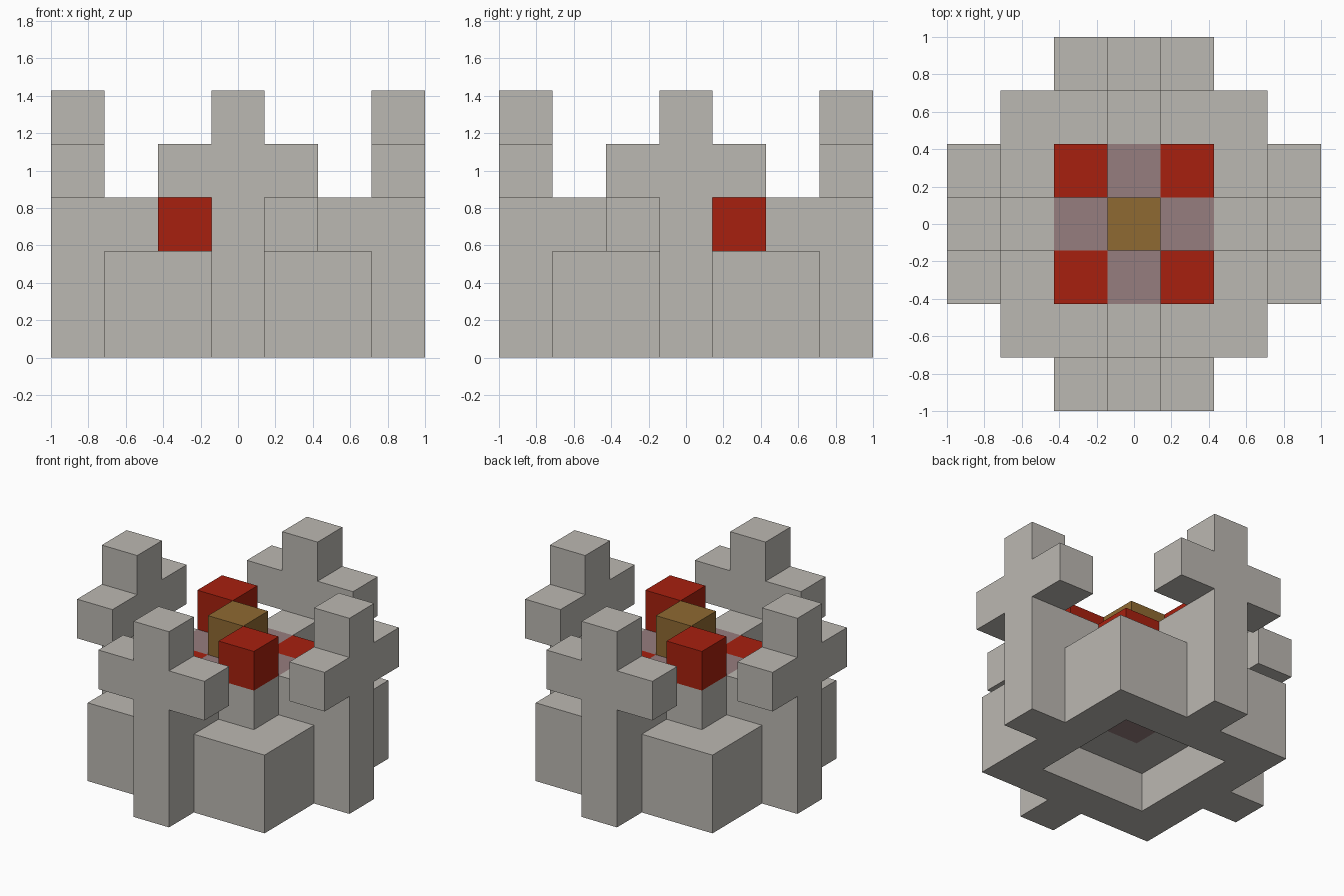
import bpy
import bmesh
from math import pi
from mathutils import Matrix, Vector

U = 2 / 7  # edge of one cubic cell

if "Cube" in bpy.data.objects:
    bpy.data.objects.remove(bpy.data.objects["Cube"], do_unlink=True)


def material(name, rgb):
    m = bpy.data.materials.new(name)
    m.use_nodes = True
    m.diffuse_color = (*rgb, 1)
    shader = next(n for n in m.node_tree.nodes if n.type == "BSDF_PRINCIPLED")
    shader.inputs["Base Color"].default_value = (*rgb, 1)
    return m


stone = material("stone grey", (0.50, 0.48, 0.445))
red = material("deep red", (0.39, 0.0145, 0.0045))
brown = material("golden brown", (0.275, 0.144, 0.032))
mauve = material("dusty mauve", (0.305, 0.205, 0.209))


def finish(name, bm, *mats):
    bmesh.ops.recalc_face_normals(bm, faces=bm.faces)
    mesh = bpy.data.meshes.new(name)
    bm.to_mesh(mesh)
    bm.free()
    for m in mats:
        mesh.materials.append(m)
    obj = bpy.data.objects.new(name, mesh)
    bpy.context.collection.objects.link(obj)
    return obj


def box(name, cell, mat, size=(1, 1, 1)):
    """Box centred on a cell in x and y, standing on layer z."""
    bm = bmesh.new()
    bmesh.ops.create_cube(bm, size=U)
    bmesh.ops.scale(bm, vec=size, verts=bm.verts)
    x, y, z = cell
    bmesh.ops.translate(bm, vec=Vector((x, y, z + size[2] / 2)) * U, verts=bm.verts)
    return finish(name, bm, mat)


def prism(name, outline, direction, mat, turn=0):
    """Extrude a flat outline along a direction, then turn it about z."""
    bm = bmesh.new()
    face = bm.faces.new([bm.verts.new(Vector(p) * U) for p in outline])
    grown = bmesh.ops.extrude_face_region(bm, geom=[face], use_keep_orig=True)
    top = [v for v in grown["geom"] if isinstance(v, bmesh.types.BMVert)]
    bmesh.ops.translate(bm, vec=Vector(direction) * U, verts=top)
    bmesh.ops.rotate(bm, matrix=Matrix.Rotation(turn, 3, "Z"), verts=bm.verts)
    return finish(name, bm, mat)


# Base block, hollowed from below, with a mauve core showing in the recess
bm = bmesh.new()
bmesh.ops.create_cube(bm, size=U)
bmesh.ops.scale(bm, vec=(5, 5, 2), verts=bm.verts)
bmesh.ops.translate(bm, vec=(0, 0, U), verts=bm.verts)
under = min(bm.faces, key=lambda f: f.calc_center_median().z)
bmesh.ops.inset_region(bm, faces=[under], thickness=U, use_even_offset=True)
grown = bmesh.ops.extrude_face_region(bm, geom=[under])
under_new = next(g for g in grown["geom"] if isinstance(g, bmesh.types.BMFace))
if under.is_valid:
    bm.faces.remove(under)
bmesh.ops.translate(bm, vec=(0, 0, U), verts=under_new.verts)
bmesh.ops.inset_region(bm, faces=[under_new], thickness=U, use_even_offset=True)
under_new.material_index = 1
finish("base_block", bm, stone, mauve)

# Four cross-shaped towers, each tied to the centre by a bridge
half = [(0.5, 0), (0.5, 3), (1.5, 3), (1.5, 4), (0.5, 4), (0.5, 5)]
cross = [(x, -3.5, z) for x, z in half] + [(-x, -3.5, z) for x, z in reversed(half)]
for i, side in enumerate(("front", "left", "back", "right")):
    prism(side + "_tower", cross, (0, 1, 0), stone, i * pi / 2)
    spot = Matrix.Rotation(i * pi / 2, 3, "Z") @ Vector((0, -2, 2))
    box(side + "_bridge", spot, stone)

# Mauve plus-shaped floor
arm = [(0.5, 0.5), (0.5, 1.5), (-0.5, 1.5)]
plus = [Matrix.Rotation(i * pi / 2, 3, "Z") @ Vector((x, y, 2))
        for i in range(4) for x, y in arm]
prism("plus_floor", plus, (0, 0, 1), mauve)

# Red corner cubes: two low, two raised on pedestals
for s, where in ((1, "back"), (-1, "front")):
    box(where + "_low_cube", (s, s, 2), red)
    box(where + "_pedestal", (-s, s, 2), stone)
    box(where + "_raised_cube", (-s, s, 3), red)

# Centre cube
box("centre_cube", (0, 0, 3), brown)
